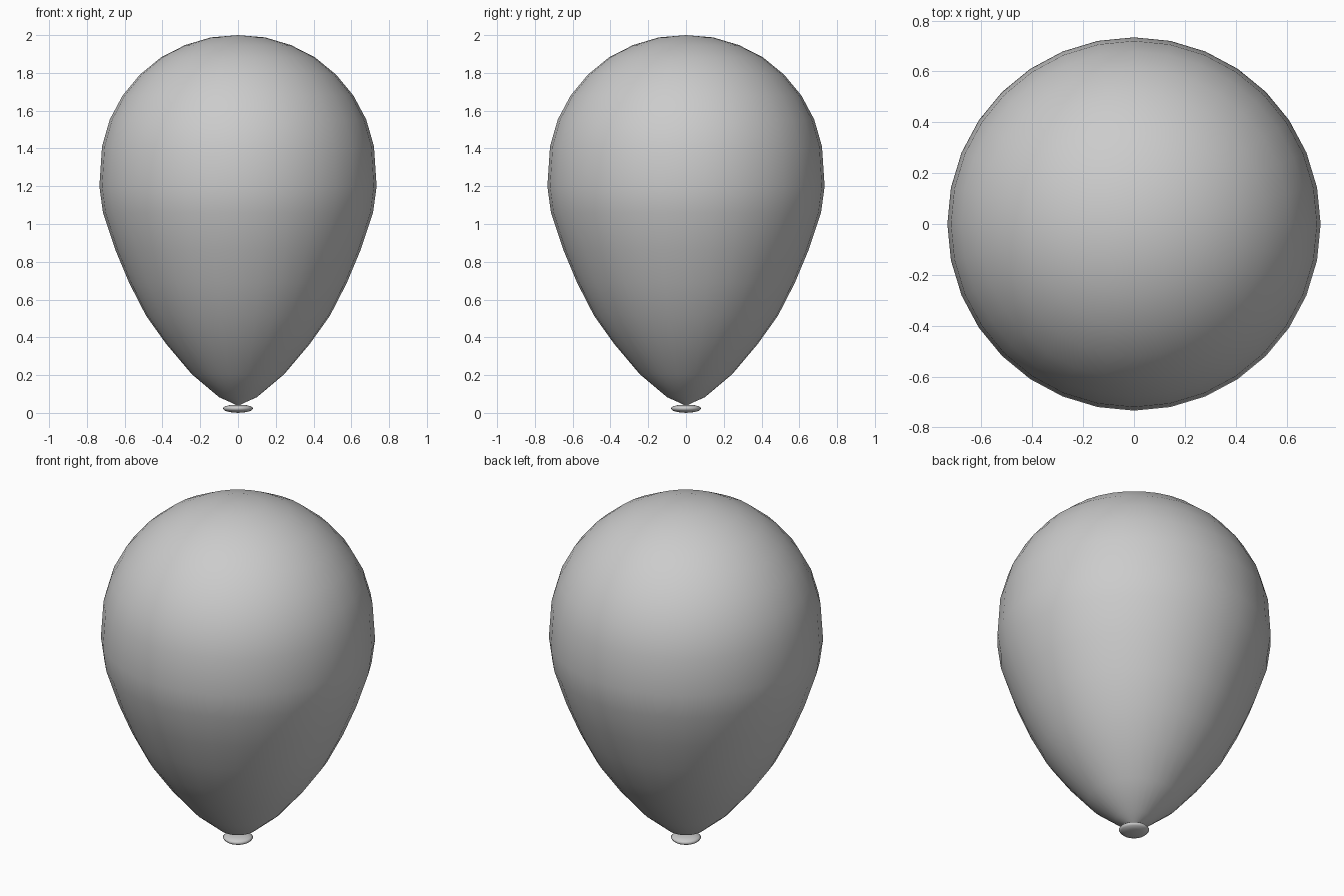
import bpy, bmesh, math

if "Cube" in bpy.data.objects:
    bpy.data.objects.remove(bpy.data.objects["Cube"])

SIDES = 32


def lathe(name, profile):
    """Revolve (radius, z) points around the z axis into a closed smooth mesh."""
    bm = bmesh.new()
    verts = [bm.verts.new((r, 0, z)) for r, z in profile]
    edges = [bm.edges.new(pair) for pair in zip(verts, verts[1:])]
    bmesh.ops.spin(bm, geom=verts + edges, axis=(0, 0, 1), cent=(0, 0, 0),
                   angle=2 * math.pi, steps=SIDES)
    bmesh.ops.remove_doubles(bm, verts=bm.verts, dist=0.0005)
    bmesh.ops.recalc_face_normals(bm, faces=bm.faces)
    for face in bm.faces:
        face.smooth = True
    mesh = bpy.data.meshes.new(name)
    bm.to_mesh(mesh)
    bm.free()
    obj = bpy.data.objects.new(name, mesh)
    bpy.context.collection.objects.link(obj)
    return obj


# Inflated body: round dome above, tapering to a narrow neck
lathe("balloon_body", [
    (0, 2.0), (0.143, 1.988), (0.281, 1.947), (0.408, 1.882), (0.52, 1.79),
    (0.611, 1.68), (0.679, 1.553), (0.72, 1.41), (0.734, 1.2), (0.715, 1.06),
    (0.65, 0.865), (0.577, 0.69), (0.487, 0.515), (0.38, 0.365),
    (0.245, 0.205), (0.1, 0.083), (0.03, 0.052), (0.012, 0.042)])

# Flared lip of the tied knot
lathe("knot_lip", [
    (0.012, 0.042), (0.045, 0.041), (0.07, 0.034), (0.081, 0.025),
    (0.07, 0.012), (0.045, 0.004), (0, 0.0)])
